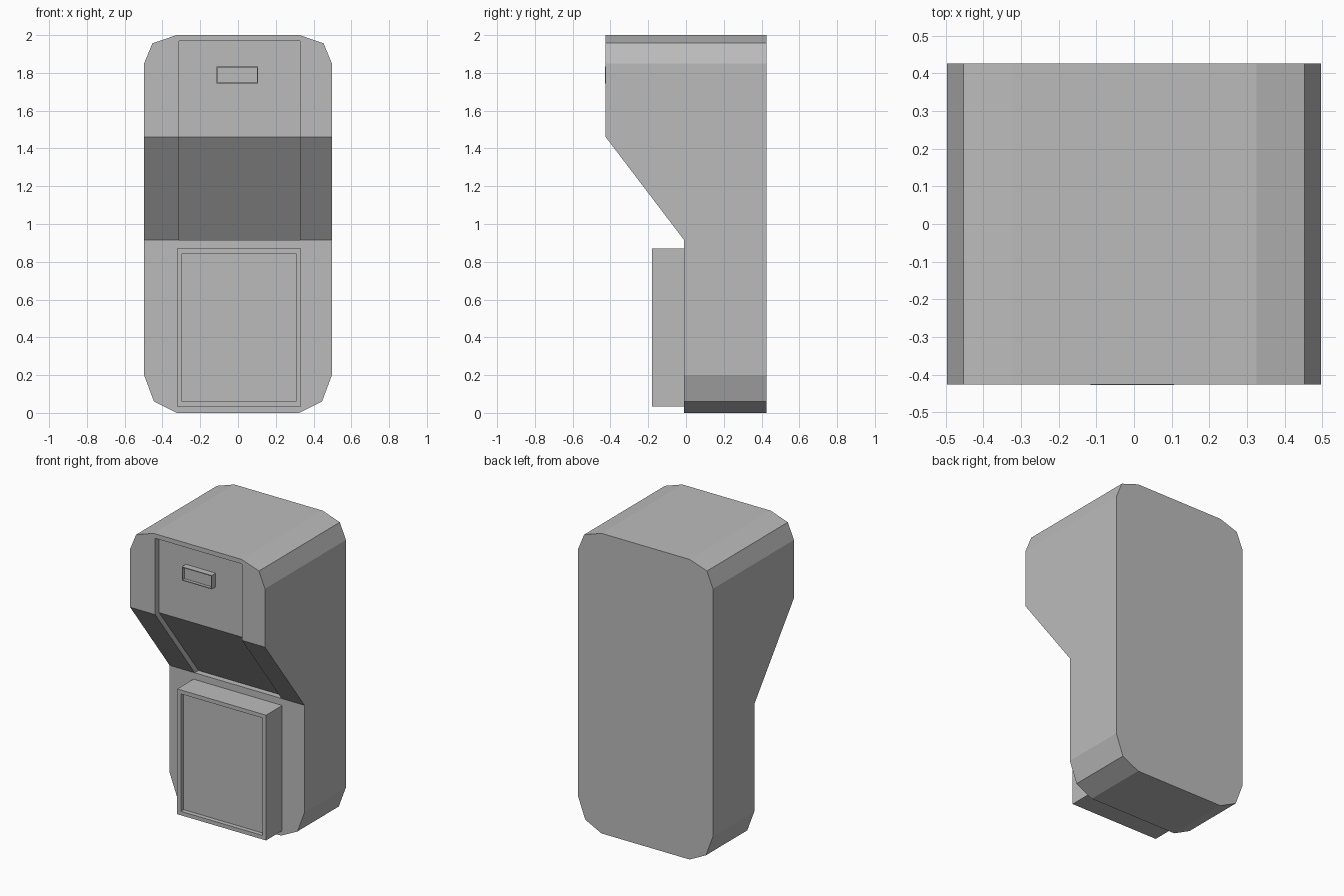
import bpy
import bmesh
from mathutils import Vector

default = bpy.data.objects.get("Cube")
if default:
    bpy.data.objects.remove(default, do_unlink=True)

grey = bpy.data.materials.new("plain_grey")
grey.use_nodes = True
colour = (0.5, 0.5, 0.5, 1)
grey.diffuse_color = colour
grey.node_tree.nodes["Principled BSDF"].inputs["Base Color"].default_value = colour


def finish(name, bm):
    bmesh.ops.recalc_face_normals(bm, faces=bm.faces)
    mesh = bpy.data.meshes.new(name)
    bm.to_mesh(mesh)
    bm.free()
    mesh.materials.append(grey)
    obj = bpy.data.objects.new(name, mesh)
    bpy.context.collection.objects.link(obj)
    return obj


def prism(name, points, sweep):
    """Extrude a closed 3D outline along a vector."""
    bm = bmesh.new()
    face = bm.faces.new([bm.verts.new(p) for p in points])
    result = bmesh.ops.extrude_face_region(bm, geom=[face], use_keep_orig=True)
    verts = [v for v in result["geom"] if isinstance(v, bmesh.types.BMVert)]
    bmesh.ops.translate(bm, verts=verts, vec=Vector(sweep))
    return finish(name, bm)


def side_prism(name, profile, x0, x1):
    return prism(name, [(x0, y, z) for y, z in profile], (x1 - x0, 0, 0))


def cut(target, cutter):
    mod = target.modifiers.new("cut", "BOOLEAN")
    mod.operation = "DIFFERENCE"
    mod.solver = "EXACT"
    mod.object = cutter
    bpy.context.view_layer.objects.active = target
    bpy.ops.object.modifier_apply(modifier=mod.name)
    bpy.data.objects.remove(cutter, do_unlink=True)


def framed_box(name, x, y, z, border, depth):
    """Box whose front face is inset and pushed back."""
    outline = [(x[0], y[0], z[0]), (x[1], y[0], z[0]),
               (x[1], y[0], z[1]), (x[0], y[0], z[1])]
    obj = prism(name, outline, (0, y[1] - y[0], 0))
    bm = bmesh.new()
    bm.from_mesh(obj.data)
    front = min(bm.faces, key=lambda f: f.calc_center_median().y)
    bmesh.ops.inset_region(bm, faces=[front], thickness=border)
    # A second, zero-width inset gives the recess its straight walls
    bmesh.ops.inset_region(bm, faces=[front], thickness=0)
    bmesh.ops.translate(bm, verts=front.verts[:], vec=(0, depth, 0))
    bm.to_mesh(obj.data)
    bm.free()
    return obj


# Body: chamfered front outline swept to the back
right_half = [(-0.325, 2), (-0.453, 1.957), (-0.497, 1.85),
              (-0.497, 0.2), (-0.445, 0.06), (-0.325, 0)]
left_half = [(-x, z) for x, z in reversed(right_half)]
body = prism("body", [(x, -0.426, z) for x, z in right_half + left_half],
             (0, 0.852, 0))

# Undercut below the overhanging head
cut(body, side_prism("undercut", [(-0.6, -0.1), (-0.01, -0.1),
                                  (-0.01, 0.915), (-0.6, 1.69)], -1, 1))

# Shallow channel down the head and its sloping underside
cut(body, side_prism("channel", [(-0.6, 0.915), (0.03, 0.915), (-0.386, 1.46),
                                 (-0.386, 1.97), (-0.6, 1.97)], -0.312, 0.328))

# Raised front panel and small display
framed_box("front_panel", (-0.322, 0.333), (-0.18, 0.0), (0.035, 0.87), 0.037, 0.03)
framed_box("small_display", (-0.115, 0.106), (-0.428, -0.38), (1.743, 1.835), 0.008, 0.02)
